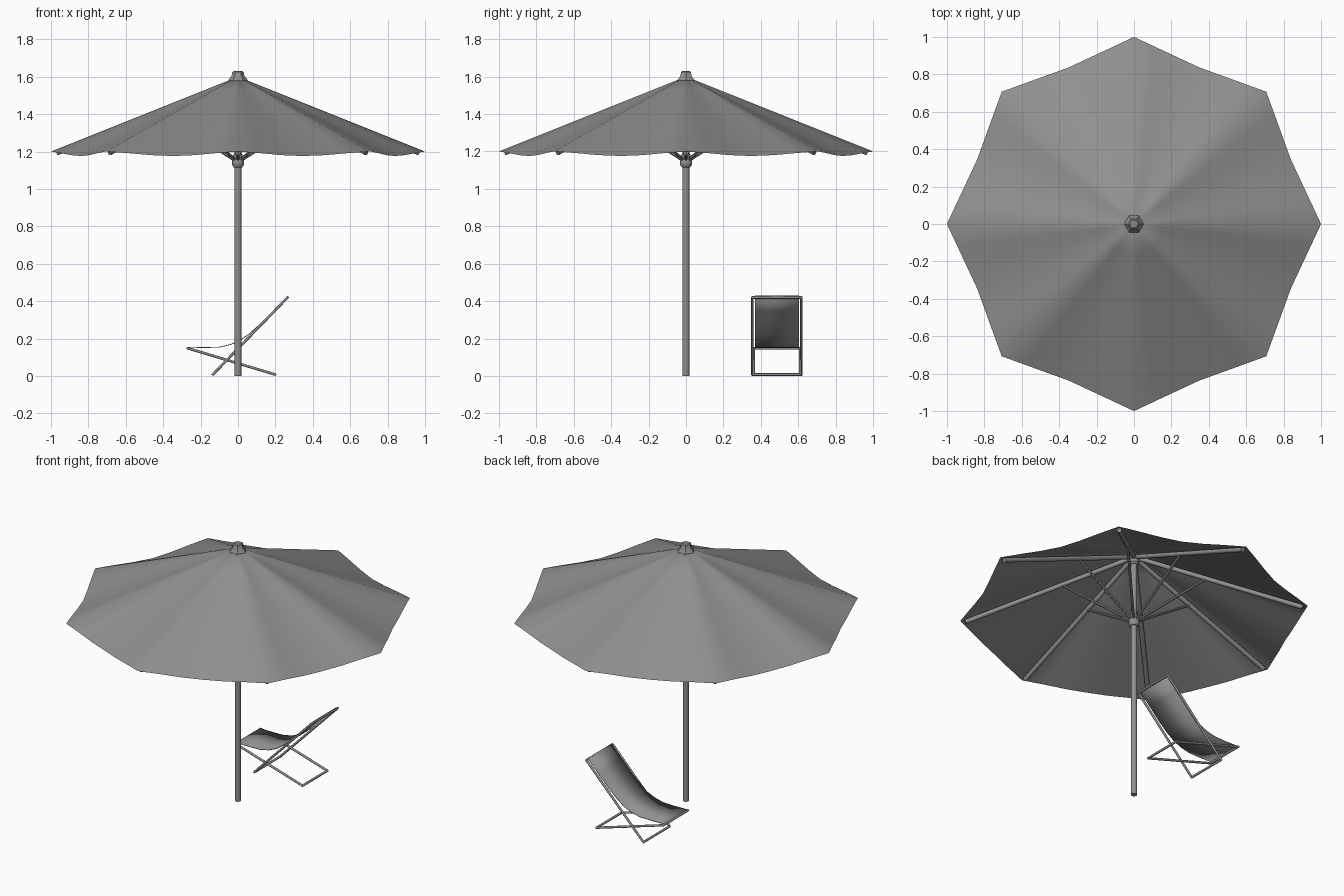
import bpy, bmesh, math
from mathutils import Vector

cube = bpy.data.objects.get("Cube")
if cube:
    bpy.data.objects.remove(cube, do_unlink=True)

grey = bpy.data.materials.new("plain grey")
grey.use_nodes = True
colour = (0.28, 0.28, 0.28, 1)
grey.diffuse_color = colour
bsdf = next(n for n in grey.node_tree.nodes if n.type == 'BSDF_PRINCIPLED')
bsdf.inputs["Base Color"].default_value = colour


def finish(name, bm, angle=40):
    """Turn a bmesh into a named, smooth-shaded object."""
    bmesh.ops.recalc_face_normals(bm, faces=bm.faces)
    mesh = bpy.data.meshes.new(name)
    bm.to_mesh(mesh)
    bm.free()
    mesh.materials.append(grey)
    obj = bpy.data.objects.new(name, mesh)
    bpy.context.collection.objects.link(obj)
    bpy.ops.object.select_all(action='DESELECT')
    obj.select_set(True)
    bpy.context.view_layer.objects.active = obj
    bpy.ops.object.shade_smooth_by_angle(angle=math.radians(angle))
    return obj


def add_tube(bm, a, b, radius, sides=10):
    """Add a capped straight tube between two points."""
    a, b = Vector(a), Vector(b)
    turn = (b - a).to_track_quat('Z', 'Y').to_matrix().to_4x4()
    turn.translation = (a + b) / 2
    bmesh.ops.create_cone(bm, cap_ends=True, segments=sides, radius1=radius,
                          radius2=radius, depth=(b - a).length, matrix=turn)


def lathe(name, profile, sides, angle=40):
    """Revolve (radius, height) pairs around the pole axis."""
    bm = bmesh.new()
    rings = [[bm.verts.new((r * math.cos(math.tau * i / sides),
                            r * math.sin(math.tau * i / sides), z))
              for i in range(sides)] for r, z in profile]
    for low, high in zip(rings, rings[1:]):
        for i in range(sides):
            j = (i + 1) % sides
            bm.faces.new((low[i], low[j], high[j], high[i]))
    bm.faces.new(rings[0])
    bm.faces.new(rings[-1])
    return finish(name, bm, angle)


def polar(r, index, z):
    a = math.tau * index / 8
    return Vector((r * math.cos(a), r * math.sin(a), z))


# Canopy: eight sagging panels with a scalloped hem
bm = bmesh.new()
apex = Vector((0, 0, 1.6))
hem = []
for i in range(8):
    corner, following = polar(1, i, 1.2), polar(1, i + 1, 1.2)
    middle = polar(0.907, i + 0.5, 1.2)
    for k in range(6):
        t = k / 6
        p = corner.lerp(middle, t * 2) if t < 0.5 else middle.lerp(following, t * 2 - 1)
        p.z -= 0.024 * math.sin(math.pi * t) ** 1.5
        hem.append(p)
rows = [[bm.verts.new(apex.lerp(p, s / 6)) for p in hem] for s in range(1, 7)]
top = bm.verts.new(apex)
count = len(hem)
for i in range(count):
    j = (i + 1) % count
    bm.faces.new((top, rows[0][i], rows[0][j]))
    for inner, outer in zip(rows, rows[1:]):
        bm.faces.new((inner[i], outer[i], outer[j], inner[j]))
finish("canopy", bm, 60)

# Pole, hubs and cap
lathe("pole", [(0.018, 0), (0.018, 1.58)], 16)
lathe("upper_hub", [(0.02, 1.52), (0.03, 1.53), (0.03, 1.575), (0.02, 1.58)], 16)
lathe("sliding_hub", [(0.022, 1.115), (0.03, 1.125), (0.033, 1.14), (0.03, 1.155),
                      (0.022, 1.162), (0.024, 1.185), (0.019, 1.19)], 16)
lathe("cap", [(0.052, 1.575), (0.052, 1.582), (0.034, 1.605),
              (0.03, 1.625), (0.022, 1.63)], 6, 25)

# Ribs and struts under the canopy
ribs, struts = bmesh.new(), bmesh.new()
for i in range(8):
    add_tube(ribs, polar(0.015, i, 1.567), polar(0.97, i, 1.193), 0.014)
    add_tube(struts, polar(0.02, i, 1.155), polar(0.41, i, 1.405), 0.008, 8)
finish("ribs", ribs)
finish("struts", struts)


# Deck chair: two crossing rectangular frames
def chair_frame(name, low, high, half_width):
    bm = bmesh.new()
    centre = 0.486
    pts = [[Vector((x, centre + s * half_width, z)) for x, z in (low, high)]
           for s in (-1, 1)]
    for side in pts:
        add_tube(bm, side[0], side[1], 0.007)
    for end in (0, 1):
        add_tube(bm, pts[0][end], pts[1][end], 0.007)
    for p in pts[0] + pts[1]:
        ball = bmesh.ops.create_icosphere(bm, subdivisions=2, radius=0.007)
        bmesh.ops.translate(bm, verts=ball["verts"], vec=p)
    finish(name, bm)


chair_frame("chair_back_frame", (-0.134, 0.008), (0.265, 0.42), 0.131)
chair_frame("chair_seat_frame", (-0.268, 0.148), (0.198, 0.008), 0.124)

# Fabric sling hung between the two frames
path = [(0.266, 0.428), (0.19, 0.35), (0.12, 0.278), (0.06, 0.225), (0.01, 0.19),
        (-0.04, 0.168), (-0.1, 0.154), (-0.18, 0.152), (-0.268, 0.154)]
bm = bmesh.new()
strips = [[bm.verts.new((x, 0.486 + s * 0.118, z)) for s in (-1, 1)] for x, z in path]
for a, b in zip(strips, strips[1:]):
    bm.faces.new((a[0], a[1], b[1], b[0]))
sling = finish("chair_sling", bm, 60)
cloth = sling.modifiers.new("cloth thickness", 'SOLIDIFY')
cloth.thickness = 0.004
cloth.offset = 0
